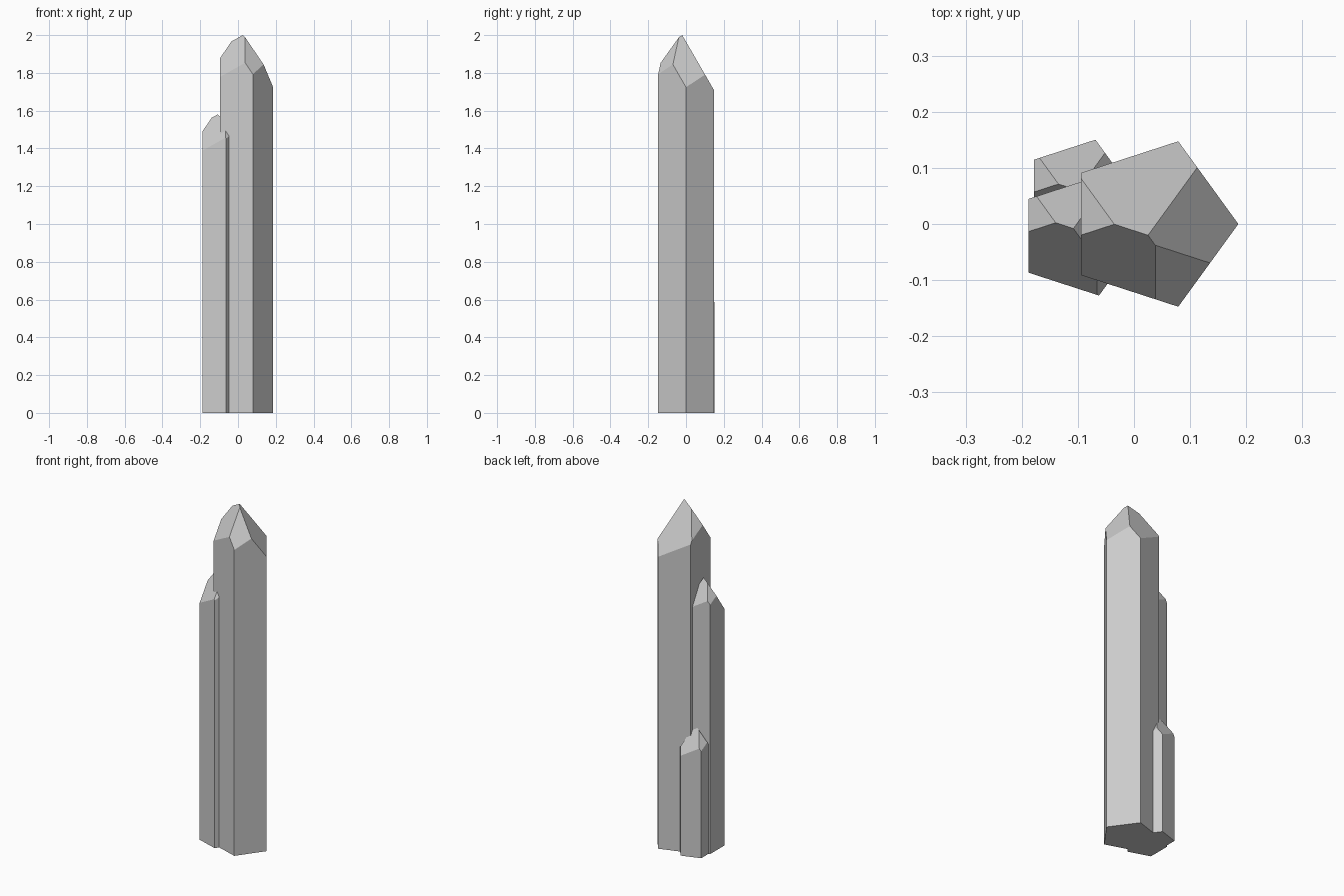
import bpy, bmesh
from math import sin, cos, radians, sqrt
from mathutils import Vector

if "Cube" in bpy.data.objects:
    bpy.data.objects.remove(bpy.data.objects["Cube"])

SLOPE = sqrt(3)  # every tip facet is inclined 60 degrees


def crystal(name, cx, cy, radius, facets):
    """Five-sided column whose tip is cut by (azimuth, point on plane) facets."""
    bm = bmesh.new()
    ring = [bm.verts.new((cx + radius * cos(radians(72 * i)),
                          cy + radius * sin(radians(72 * i)), 0)) for i in range(5)]
    base = bm.faces.new(ring)
    top = bmesh.ops.extrude_face_region(bm, geom=[base])["geom"]
    bmesh.ops.translate(bm, vec=(0, 0, 2.5),
                        verts=[v for v in top if isinstance(v, bmesh.types.BMVert)])
    # slice the tip facets and cap each cut
    for azimuth, point in facets:
        a = radians(azimuth)
        normal = Vector((SLOPE * cos(a), SLOPE * sin(a), 1)).normalized()
        cut = bmesh.ops.bisect_plane(bm, geom=bm.verts[:] + bm.edges[:] + bm.faces[:],
                                     dist=1e-6, plane_co=point, plane_no=normal,
                                     clear_outer=True)["geom_cut"]
        edges = [e for e in cut if isinstance(e, bmesh.types.BMEdge)]
        if edges:
            bmesh.ops.holes_fill(bm, edges=edges, sides=0)
    bmesh.ops.remove_doubles(bm, verts=bm.verts[:], dist=1e-5)
    bmesh.ops.recalc_face_normals(bm, faces=bm.faces[:])
    mesh = bpy.data.meshes.new(name)
    bm.to_mesh(mesh)
    bm.free()
    obj = bpy.data.objects.new(name, mesh)
    bpy.context.collection.objects.link(obj)
    return obj


# Tall main column
apex = (0.025, -0.02, 2.0)
crystal("main_crystal", 0.031, 0, 0.155,
        [(18, apex), (90, apex), (162, (-0.035, 0, 1.966)),
         (234, apex), (306, (0.038, -0.04, 1.985))])

# Medium column on the left
apex = (-0.108, -0.008, 1.58)
crystal("side_crystal", -0.097, -0.021, 0.112,
        [(18, apex), (90, apex), (162, (-0.14, 0.003, 1.561)),
         (234, apex), (306, (-0.065, -0.1, 1.493))])

# Short column at the back left
apex = (-0.1, 0.06, 0.741)
crystal("small_crystal", -0.099, 0.057, 0.098,
        [(18, apex), (90, apex), (162, (-0.168, 0.117, 0.642)),
         (234, apex), (306, apex)])
